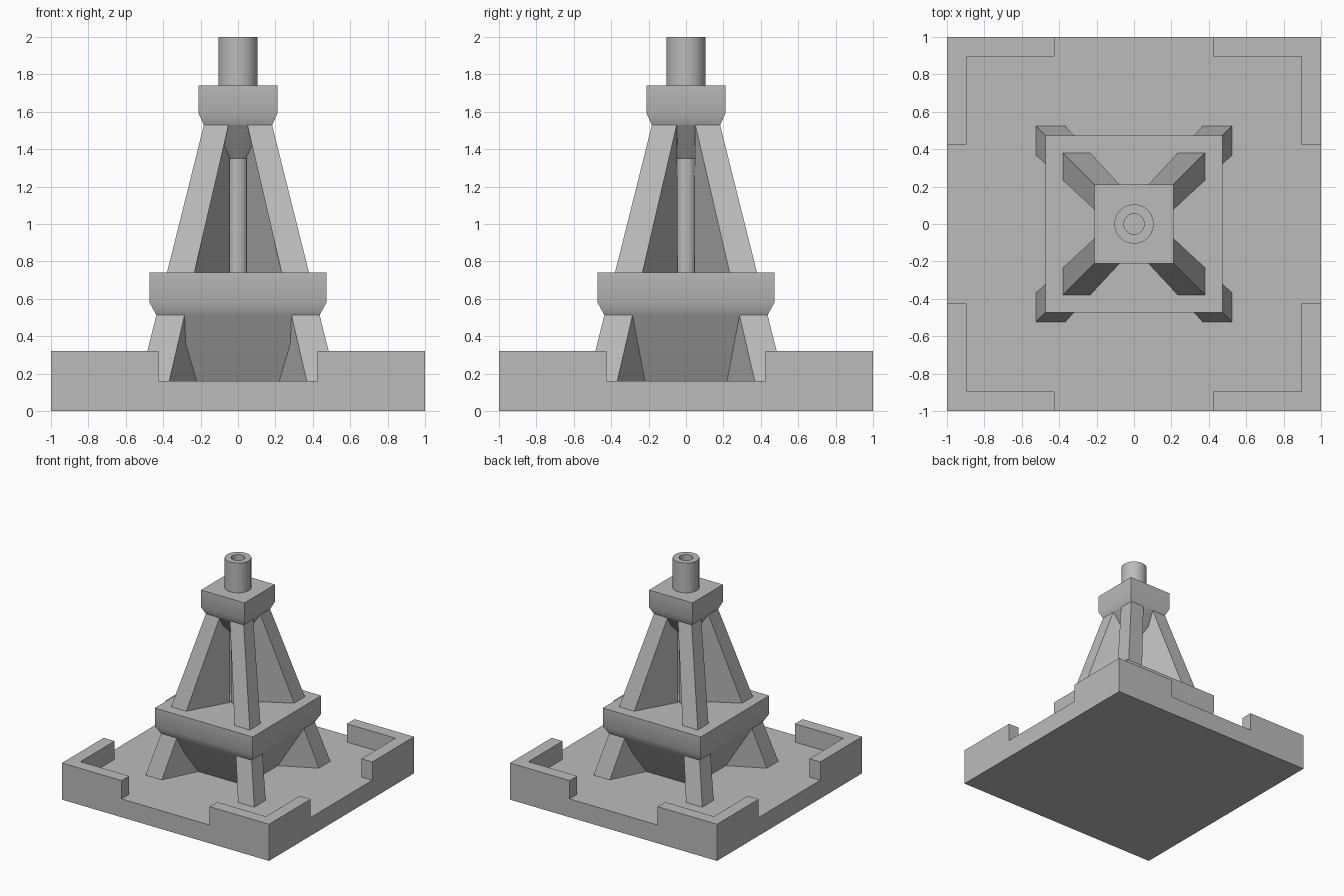
import bpy, bmesh, math

old = bpy.data.objects.get("Cube")
if old:
    bpy.data.objects.remove(old, do_unlink=True)

grey = bpy.data.materials.new("plain_grey")
grey.use_nodes = True
grey.diffuse_color = (0.5, 0.5, 0.5, 1)
grey.node_tree.nodes["Principled BSDF"].inputs["Base Color"].default_value = (0.5, 0.5, 0.5, 1)


def loft(name, rings, smooth=False, closed=False):
    """Skin a stack of rings; closed joins last ring to first, else both ends are capped."""
    bm = bmesh.new()
    loops = [[bm.verts.new(p) for p in ring] for ring in rings]
    pairs = list(zip(loops, loops[1:]))
    if closed:
        pairs.append((loops[-1], loops[0]))
    else:
        bm.faces.new(loops[0])
        bm.faces.new(loops[-1])
    for a, b in pairs:
        for i in range(len(a)):
            j = (i + 1) % len(a)
            bm.faces.new((a[i], a[j], b[j], b[i]))
    bmesh.ops.recalc_face_normals(bm, faces=bm.faces)
    mesh = bpy.data.meshes.new(name)
    bm.to_mesh(mesh)
    bm.free()
    mesh.materials.append(grey)
    obj = bpy.data.objects.new(name, mesh)
    bpy.context.collection.objects.link(obj)
    if smooth:
        bpy.ops.object.select_all(action="DESELECT")
        obj.select_set(True)
        bpy.context.view_layer.objects.active = obj
        bpy.ops.object.shade_smooth_by_angle(angle=math.radians(35))
    return obj


def square(h, z):
    return [(-h, -h, z), (h, -h, z), (h, h, z), (-h, h, z)]


def circle(r, z, n=48, to_square=False):
    pts = []
    for i in range(n):
        a = math.tau * i / n
        c, s = math.cos(a), math.sin(a)
        k = r / max(abs(c), abs(s)) if to_square else r
        pts.append((k * c, k * s, z))
    return pts


# Base slab
loft("base_slab", [square(1, 0), square(1, 0.16)])

# Flared lower body with the square platform on top
loft("platform", [square(0.225, 0.15), square(0.435, 0.51),
                  square(0.473, 0.58), square(0.473, 0.74)], smooth=True)

# Round core that widens to a square below the cap
loft("core", [circle(0.055, 0.73), circle(0.055, 1.35),
              circle(0.183, 1.53, to_square=True)], smooth=True)
loft("cap", [square(0.183, 1.53), square(0.21, 1.59), square(0.21, 1.74)], smooth=True)

# Hollow pipe on the cap
loft("pipe", [circle(0.105, 1.73), circle(0.105, 2), circle(0.055, 2),
              circle(0.055, 1.73)], smooth=True, closed=True)


def leg_ring(z, inner, sx, sy):
    """Kite section: square outer corner, sides running in to the body."""
    o = 0.565 - 0.25 * z
    e = o - (0.16 - 0.018 * z)
    return [(sx * x, sy * y, z) for x, y in ((o, o), (e, o), (inner, inner), (o, e))]


# Corner walls and legs, repeated at the four corners
for side, sx in (("left", 1), ("right", -1)):
    for end, sy in (("front", -1), ("back", 1)):
        tag = f"{end}_{side}"
        outline = [(1, 1), (0.425, 1), (0.425, 0.895), (0.895, 0.895), (0.895, 0.425), (1, 0.425)]
        loft("corner_wall_" + tag, [[(sx * x, sy * y, z) for x, y in outline] for z in (0.16, 0.32)])
        loft("lower_leg_" + tag, [leg_ring(z, 0.21, sx, sy) for z in (0.15, 0.52)])
        loft("upper_leg_" + tag, [leg_ring(z, 0.045, sx, sy) for z in (0.73, 1.54)])
